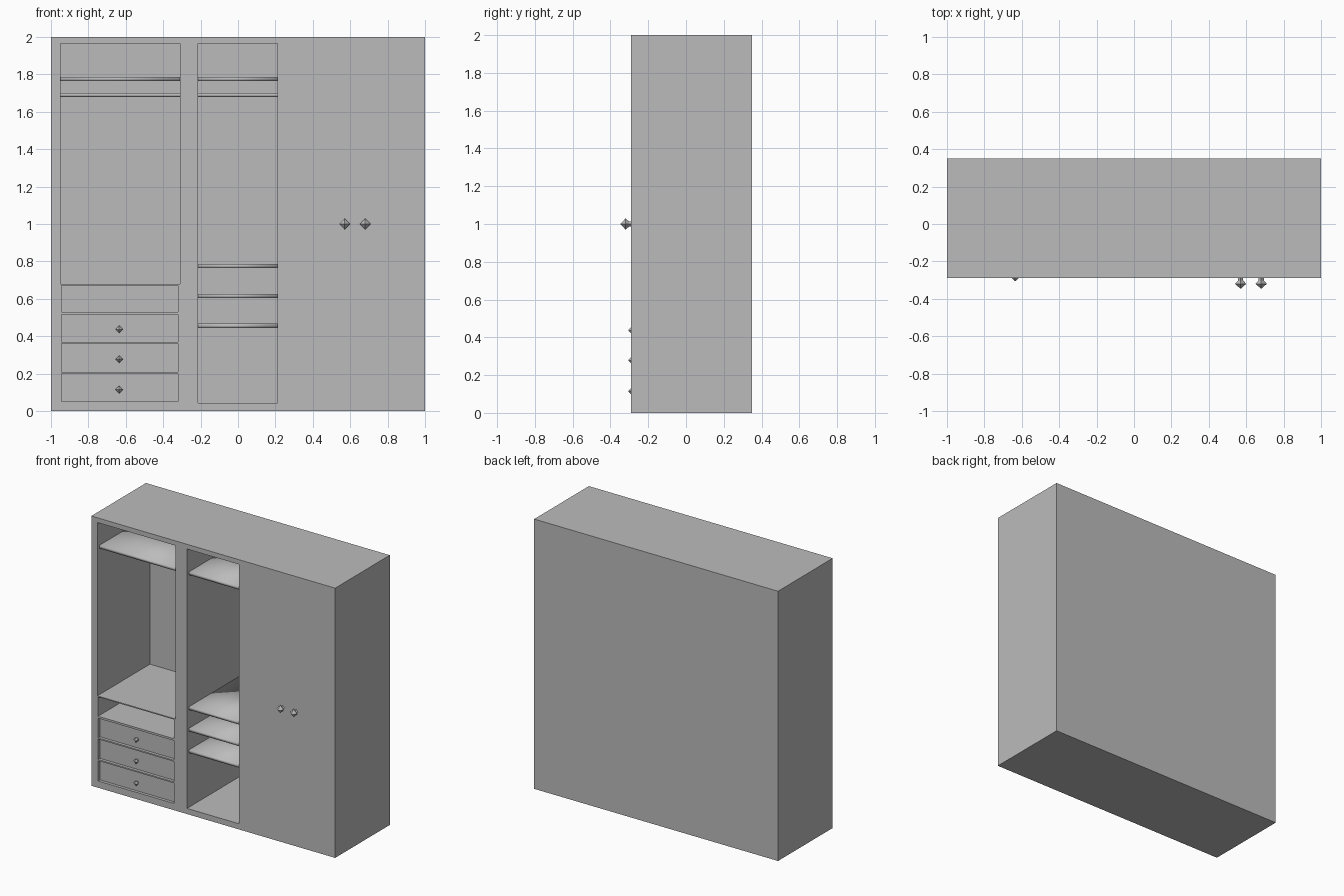
import bpy, bmesh
from mathutils import Matrix, Vector

default = bpy.data.objects.get("Cube")
if default:
    bpy.data.objects.remove(default, do_unlink=True)

GREY = (0.5, 0.5, 0.5, 1)
grey = bpy.data.materials.new("plain grey")
grey.use_nodes = True
grey.diffuse_color = GREY
grey.node_tree.nodes["Principled BSDF"].inputs["Base Color"].default_value = GREY

FRONT, BACK = -0.29, 0.35
INNER_BACK = 0.325
RECESS = FRONT + 0.022


def add_box(bm, x, y, z):
    lo, hi = Vector((x[0], y[0], z[0])), Vector((x[1], y[1], z[1]))
    size = Matrix.Diagonal((*(hi - lo), 1))
    bmesh.ops.create_cube(bm, size=1, matrix=Matrix.Translation((lo + hi) / 2) @ size)


def make_object(name, bm, smooth=False):
    mesh = bpy.data.meshes.new(name)
    bmesh.ops.recalc_face_normals(bm, faces=bm.faces)
    for face in bm.faces:
        face.smooth = smooth
    bm.to_mesh(mesh)
    bm.free()
    mesh.materials.append(grey)
    obj = bpy.data.objects.new(name, mesh)
    bpy.context.collection.objects.link(obj)
    return obj


def box(name, x, y, z, smooth=False):
    bm = bmesh.new()
    add_box(bm, x, y, z)
    return make_object(name, bm, smooth)


def rod(name, x, z, y=0.03, radius=0.011):
    bm = bmesh.new()
    turn = Matrix.Translation((sum(x) / 2, y, z)) @ Matrix.Rotation(1.5708, 4, 'Y')
    bmesh.ops.create_cone(bm, segments=12, radius1=radius, radius2=radius,
                          depth=x[1] - x[0], matrix=turn)
    make_object(name, bm, True)


def knob(name, x, z, base, scale):
    # Four-sided turned profile: (radius, distance out from the panel)
    profile = [(0.014, -0.005), (0.014, 0.012), (0.03, 0.03), (0.001, 0.056)]
    bm = bmesh.new()
    rings = []
    for r, d in profile:
        rings.append([bm.verts.new((x + dx * r * scale, base - d * scale, z + dz * r * scale))
                      for dx, dz in ((1, 0), (0, 1), (-1, 0), (0, -1))])
    for a, b in zip(rings, rings[1:]):
        for i in range(4):
            j = (i + 1) % 4
            bm.faces.new((a[i], a[j], b[j], b[i]))
    bm.faces.new(rings[0])
    bm.faces.new(rings[-1])
    make_object(name, bm)


# Openings: hanging bay, shelf bay, cubby and drawer slots
left_bay, shelf_bay, drawer_bay = (-0.95, -0.31), (-0.215, 0.21), (-0.945, -0.32)
drawer_slots = [(0.05, 0.2), (0.21, 0.36), (0.37, 0.515)]
depth = (FRONT - 0.1, INNER_BACK)
cut = bmesh.new()
add_box(cut, left_bay, depth, (0.68, 1.965))
add_box(cut, shelf_bay, depth, (0.042, 1.965))
add_box(cut, drawer_bay, depth, (0.53, 0.672))
for slot in drawer_slots:
    add_box(cut, drawer_bay, (depth[0], RECESS), slot)
cutter = make_object("opening_cutter", cut)
cutter.hide_render = True

# Cabinet body with the openings cut out
body = box("cabinet_body", (-1, 1), (FRONT, BACK), (0, 2))
mod = body.modifiers.new("openings", 'BOOLEAN')
mod.operation, mod.solver, mod.object = 'DIFFERENCE', 'EXACT', cutter
bpy.context.view_layer.objects.active = body
bpy.ops.object.modifier_apply(modifier=mod.name)
bpy.data.objects.remove(cutter, do_unlink=True)

# Shelves and hanging rods
shelf_depth = (RECESS, INNER_BACK)
box("left_top_shelf", left_bay, shelf_depth, (1.765, 1.787), True)
for i, z in enumerate((0.445, 0.605, 0.765, 1.765)):
    box(f"middle_shelf_{i + 1}", shelf_bay, shelf_depth, (z, z + 0.022), True)
rod("left_hanging_rod", left_bay, 1.69)
rod("middle_hanging_rod", shelf_bay, 1.69)

# Knobs on the drawers and on the cupboard doors
for i, z in enumerate((0.115, 0.278, 0.437)):
    knob(f"drawer_knob_{i + 1}", -0.635, z, RECESS, 0.67)
for side, x in (("right", 0.57), ("left", 0.68)):
    knob(f"{side}_door_knob", x, 1.0, FRONT, 1)
